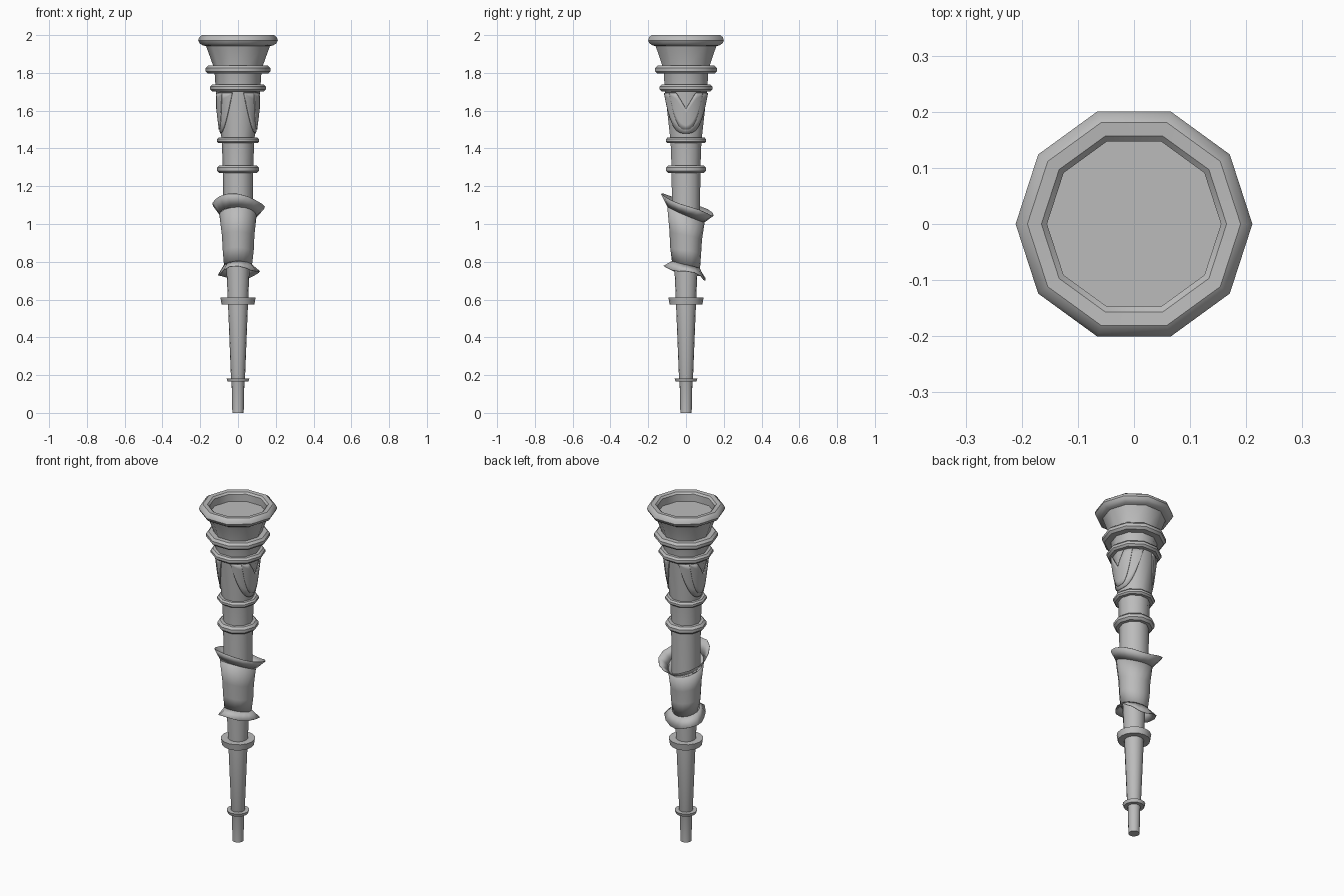
import bpy, bmesh, math

if "Cube" in bpy.data.objects:
    bpy.data.objects.remove(bpy.data.objects["Cube"])

grey = bpy.data.materials.new("plain grey")
grey.diffuse_color = (0.5, 0.5, 0.5, 1)
grey.use_nodes = True
grey.node_tree.nodes["Principled BSDF"].inputs["Base Color"].default_value = grey.diffuse_color


def make(name, verts, faces, thickness=0.0, angle=40, recalc=True):
    me = bpy.data.meshes.new(name)
    me.from_pydata(verts, [], faces)
    if recalc:
        bm = bmesh.new()
        bm.from_mesh(me)
        bmesh.ops.recalc_face_normals(bm, faces=bm.faces)
        bm.to_mesh(me)
        bm.free()
    me.materials.append(grey)
    ob = bpy.data.objects.new(name, me)
    bpy.context.collection.objects.link(ob)
    if thickness:
        mod = ob.modifiers.new("thickness", 'SOLIDIFY')
        mod.thickness = thickness
        mod.offset = 1
    bpy.ops.object.select_all(action='DESELECT')
    ob.select_set(True)
    bpy.context.view_layer.objects.active = ob
    bpy.ops.object.shade_smooth_by_angle(angle=math.radians(angle))
    return ob


def lathe(name, profile, sides=10, closed=False):
    """Spin (radius, height) points; closed profiles make rings, open ones get caps."""
    verts = [(r * math.cos(2 * math.pi * i / sides), r * math.sin(2 * math.pi * i / sides), z)
             for r, z in profile for i in range(sides)]
    n = len(profile)
    faces = []
    for k in range(n if closed else n - 1):
        a, b = k * sides, (k + 1) % n * sides
        faces += [(a + i, a + (i + 1) % sides, b + (i + 1) % sides, b + i) for i in range(sides)]
    if not closed:
        faces += [tuple(range(sides)), tuple(range((n - 1) * sides, n * sides))]
    return make(name, verts, faces)


def ring(name, z, height, inner, outer, sides=10):
    """Band with a rounded outer face."""
    h, d = height / 2, min(height * 0.3, (outer - inner) * 0.5)
    lathe(name, [(inner, z - h), (outer - d, z - h), (outer, z - h * 0.4),
                 (outer, z + h * 0.4), (outer - d, z + h), (inner, z + h)], sides, True)


# Handle: flared upper body, then the slim lower shaft
lathe("upper_body", [(0.078, 1.0), (0.08, 1.29), (0.086, 1.44), (0.118, 1.71),
                     (0.125, 1.82), (0.17, 1.945)])
lathe("lower_shaft", [(0.03, 0), (0.034, 0.17), (0.037, 0.18), (0.053, 0.58),
                      (0.062, 0.78), (0.07, 1.05)], 16)

# Thick cup rim around the recessed floor
lathe("cup_rim", [(0.155, 1.94), (0.185, 1.945), (0.203, 1.956), (0.211, 1.972),
                  (0.205, 1.989), (0.19, 2.0), (0.165, 1.998), (0.155, 1.988)], 10, True)

# Decorative rings
for name, z, h, inner, outer, sides in (
        ("wide_ring", 1.817, 0.042, 0.11, 0.172, 10),
        ("neck_ring", 1.72, 0.036, 0.10, 0.147, 10),
        ("panel_ring", 1.443, 0.03, 0.075, 0.112, 10),
        ("grip_ring", 1.29, 0.042, 0.07, 0.111, 10)):
    ring(name, z, h, inner, outer, sides)
for name, z, h, inner, outer in (("shaft_ring", 0.592, 0.036, 0.05, 0.093),
                                 ("tip_ring", 0.174, 0.018, 0.03, 0.061)):
    lathe(name, [(inner, z - h / 2), (outer - 0.006, z - h / 2),
                 (outer, z + h / 2), (inner, z + h / 2)], 16, True)


# Layered leaf carvings on both sides of the upper body
def leaf(name, side, half, low, notch, notch_low, lift):
    cols, rows = 24, 5
    verts, faces = [], []
    for i in range(cols + 1):
        t = abs(2 * i / cols - 1)
        a = half * (2 * i / cols - 1)
        z0 = low + (1.69 - low) * t ** 3
        z1 = min(1.695, notch_low + (1.695 - notch_low) * abs(a) / notch)
        for j in range(rows + 1):
            z = z0 + (max(z1, z0 + 0.002) - z0) * j / rows
            r = 0.086 + 0.032 * (z - 1.44) / 0.27 + lift
            ang = math.radians(a) + side
            verts.append((r * math.cos(ang), r * math.sin(ang), z))
    for i in range(cols):
        for j in range(rows):
            p = i * (rows + 1) + j
            faces.append((p, p + rows + 1, p + rows + 2, p + 1))
    make(name, verts, faces, 0.006, recalc=False)


for label, side in (("right", 0), ("left", math.pi)):
    leaf(label + "_outer_leaf", side, 75, 1.48, 30, 1.60, -0.001)
    leaf(label + "_inner_leaf", side, 46, 1.50, 25, 1.61, 0.003)


# Cloth wrap: each loop is (radius, height, tilt along y, ripple, tilt along x, y shift)
def cloth(name, loops, thickness, waves=3, sides=16):
    verts, faces = [], []
    for r, z, tilt, ripple, xtilt, shift in loops:
        for i in range(sides):
            a = 2 * math.pi * i / sides
            w = math.sin(waves * a + 0.6)
            rr = r * (1 + ripple * w)
            verts.append((rr * math.cos(a), rr * math.sin(a) + shift,
                          z - tilt * math.sin(a) - xtilt * math.cos(a) + ripple * 0.1 * w))
    for k in range(len(loops) - 1):
        for i in range(sides):
            j = (i + 1) % sides
            faces.append((k * sides + i, k * sides + j, (k + 1) * sides + j, (k + 1) * sides + i))
    make(name, verts, faces, thickness, 35, recalc=False)


cloth("cloth_wrap", [(0.071, 0.78, 0.018, 0, 0, 0), (0.079, 0.86, 0.015, 0.03, 0, 0),
                     (0.083, 0.94, 0.02, 0.02, 0, 0), (0.096, 1.05, 0.04, 0, 0, 0)], 0.003)
cloth("upper_cloth_flap", [(0.095, 1.05, 0.04, 0, 0.005, 0),
                           (0.137, 1.103, 0.053, 0.05, 0.012, 0.013)], 0.003)
cloth("lower_cloth_flap", [(0.108, 0.738, 0.03, 0.10, -0.005, 0),
                           (0.07, 0.785, 0.018, 0, 0, 0)], 0.003)
